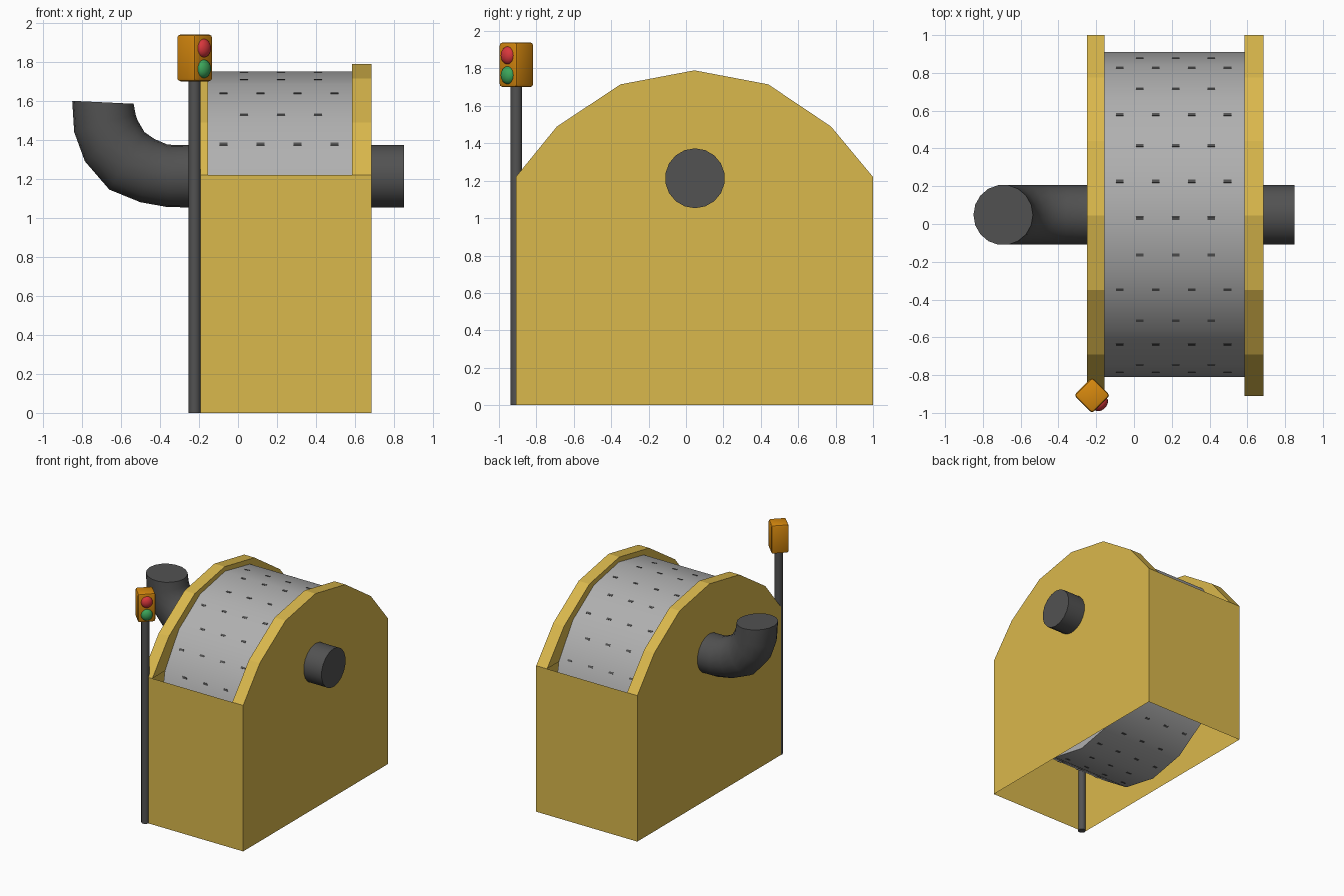
import bpy, bmesh, math
from mathutils import Vector, Matrix

if "Cube" in bpy.data.objects:
    bpy.data.objects.remove(bpy.data.objects["Cube"])


def srgb(r, g, b):
    return tuple((c / 255 / 12.92) if c < 11 else ((c / 255 + 0.055) / 1.055) ** 2.4 for c in (r, g, b)) + (1,)


def material(name, *rgb):
    m = bpy.data.materials.new(name)
    m.diffuse_color = srgb(*rgb)
    m.use_nodes = True
    m.node_tree.nodes["Principled BSDF"].inputs["Base Color"].default_value = m.diffuse_color
    return m


YELLOW = material("yellow_paint", 218, 184, 76)
STEEL = material("light_steel", 176, 176, 176)
DARK = material("dark_grey", 82, 82, 82)
ORANGE = material("orange_casing", 214, 136, 14)
RED = material("red_lens", 216, 55, 60)
GREEN = material("green_lens", 60, 165, 90)


def finish(name, bm, mat, smooth=None, fix_normals=True):
    if fix_normals:
        bmesh.ops.recalc_face_normals(bm, faces=bm.faces[:])
    me = bpy.data.meshes.new(name)
    bm.to_mesh(me)
    bm.free()
    me.materials.append(mat)
    if smooth:
        for p in me.polygons:
            p.use_smooth = True
        me.set_sharp_from_angle(angle=math.radians(smooth))
    ob = bpy.data.objects.new(name, me)
    bpy.context.collection.objects.link(ob)
    return ob


def loft(name, rings, mat, smooth=40):
    """Skin a list of point rings and cap both ends."""
    bm = bmesh.new()
    vs = [[bm.verts.new(p) for p in r] for r in rings]
    n = len(vs[0])
    for a, b in zip(vs, vs[1:]):
        for i in range(n):
            j = (i + 1) % n
            bm.faces.new((a[i], a[j], b[j], b[i]))
    bm.faces.new(vs[0])
    bm.faces.new(vs[-1])
    return finish(name, bm, mat, smooth)


def x_ring(x, y, z, r, n):
    return [(x, y + r * math.sin(2 * math.pi * i / n), z + r * math.cos(2 * math.pi * i / n)) for i in range(n)]


# housing: open-bottomed shell with two raised arched side frames
X0, X1, Y0, Y1, ZW = -0.25, 0.685, -0.91, 1.0, 1.22
ARCH = [(Y0, ZW), (-0.69, 1.49), (-0.35, 1.715), (0.045, 1.79), (0.44, 1.715), (0.775, 1.49), (Y1, ZW)]
bm = bmesh.new()


def face(points, outward):
    f = bm.faces.new([bm.verts.new(p) for p in points])
    f.normal_update()
    if f.normal.dot(Vector(outward)) < 0:
        f.normal_flip()


for y, d in ((Y0, -1), (Y1, 1)):
    face([(X0, y, 0), (X1, y, 0), (X1, y, ZW), (X0, y, ZW)], (0, d, 0))
for xo, xi, d in ((X0, -0.155, -1), (X1, 0.585, 1)):
    face([(xo, Y0, 0)] + [(xo, y, z) for y, z in ARCH] + [(xo, Y1, 0)], (d, 0, 0))
    face([(xi, y, z) for y, z in ARCH], (-d, 0, 0))
    for (ya, za), (yb, zb) in zip(ARCH, ARCH[1:]):
        face([(xo, ya, za), (xi, ya, za), (xi, yb, zb), (xo, yb, zb)], (0, 0, 1))
bmesh.ops.remove_doubles(bm, verts=bm.verts[:], dist=0.0005)
finish("housing", bm, YELLOW, fix_normals=False)

# rotating drum, 16 sides, smooth
CY, CZ, R, N = 0.05, 0.89, 0.86, 16
loft("drum", [x_ring(x, CY, CZ, R, N) for x in (-0.155, 0.585)], STEEL)

# small staggered dark slots lying on the drum facets
bm = bmesh.new()
step = 2 * math.pi / N
for k in range(27):
    a = math.radians(-1.3 + k * 360 / 27)
    mid = (math.floor(a / step) + 0.5) * step
    rad = R * math.cos(step / 2) / math.cos(a - mid) + 0.001
    for i in range(4):
        x = (0.03 if k % 2 == 0 else -0.075) + i * 0.19
        if x > 0.57:
            continue
        m = (Matrix.Translation((x, CY + rad * math.sin(a), CZ + rad * math.cos(a)))
             @ Matrix.Rotation(-mid, 4, 'X') @ Matrix.Diagonal((0.04, 0.016, 0.004, 1)))
        bmesh.ops.create_cube(bm, size=1, matrix=m)
finish("drum_slots", bm, DARK)

# outlet stub on the right
PY, PZ, PR, PN = 0.048, 1.213, 0.16, 18
loft("right_pipe", [x_ring(x, PY, PZ, PR, PN) for x in (0.585, 0.85)], DARK)

# elbow pipe on the left: (outer x, z, inner x, z) per ring
ELBOW = [(-0.155, 1.053, -0.155, 1.373), (-0.36, 1.055, -0.36, 1.375), (-0.50, 1.08, -0.43, 1.405),
         (-0.66, 1.145, -0.48, 1.44), (-0.785, 1.29, -0.515, 1.50), (-0.84, 1.44, -0.525, 1.53),
         (-0.85, 1.60, -0.535, 1.585)]
rings = []
for ox, oz, ix, iz in ELBOW:
    ring = []
    for i in range(PN):
        t = 2 * math.pi * i / PN
        c = math.cos(t) / 2
        ring.append(((ox + ix) / 2 + (ox - ix) * c, PY + PR * math.sin(t), (oz + iz) / 2 + (oz - iz) * c))
    rings.append(ring)
loft("elbow_pipe", rings, DARK)

# signal pole
LX, LY = -0.222, -0.907
bm = bmesh.new()
bmesh.ops.create_cone(bm, cap_ends=True, segments=12, radius1=0.031, radius2=0.031, depth=1.72,
                      matrix=Matrix.Translation((LX, LY, 0.86)))
finish("signal_pole", bm, DARK, 40)

# signal casing, turned 45 degrees, with softened edges
turn = Matrix.Translation((LX, LY, 1.82)) @ Matrix.Rotation(math.radians(45), 4, 'Z')
bm = bmesh.new()
bmesh.ops.create_cube(bm, size=1, matrix=turn @ Matrix.Diagonal((0.135, 0.135, 0.24, 1)))
bmesh.ops.bevel(bm, geom=bm.edges[:], offset=0.016, segments=2, profile=0.5, affect='EDGES')
finish("signal_casing", bm, ORANGE, 35)

# domed lenses on the casing face that looks front right
for name, dz, mat in (("red_light", 0.05, RED), ("green_light", -0.056, GREEN)):
    bm = bmesh.new()
    bmesh.ops.create_uvsphere(bm, u_segments=16, v_segments=10, radius=1,
                              matrix=turn @ Matrix.Translation((0, -0.062, dz))
                              @ Matrix.Diagonal((0.046, 0.034, 0.048, 1)))
    finish(name, bm, mat, 60)
